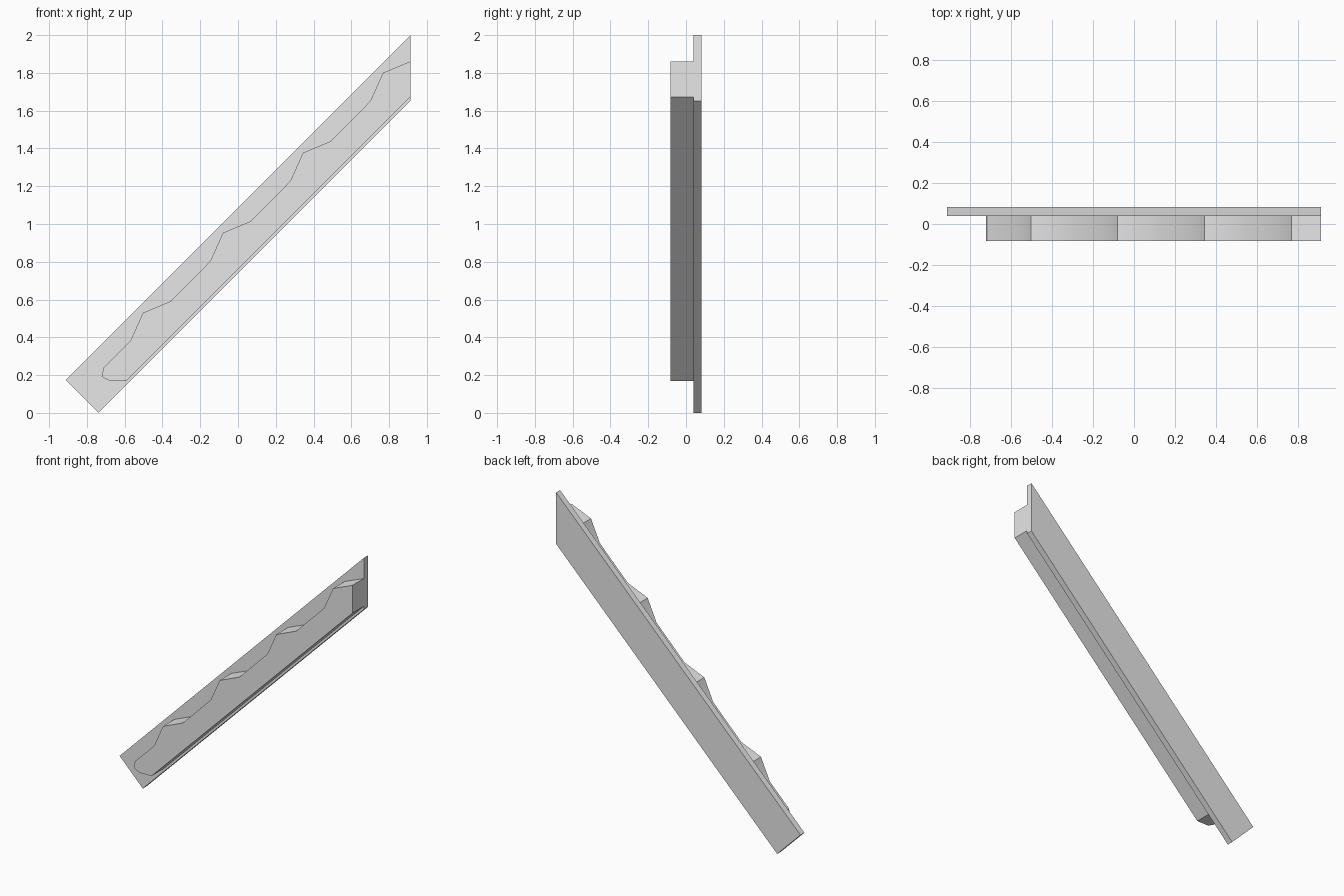
import bpy
import bmesh
from math import radians

cube = bpy.data.objects.get("Cube")
if cube:
    bpy.data.objects.remove(cube, do_unlink=True)

# One plain grey for the whole model
GREY = (0.8, 0.8, 0.8, 1.0)
grey = bpy.data.materials.new("light grey")
grey.use_nodes = True
grey.diffuse_color = GREY
grey.node_tree.nodes["Principled BSDF"].inputs["Base Color"].default_value = GREY


def extrude_profile(name, outline, y_front, y_back):
    """Extrude an x-z outline along y."""
    bm = bmesh.new()
    face = bm.faces.new([bm.verts.new((x, y_front, z)) for x, z in outline])
    result = bmesh.ops.extrude_face_region(bm, geom=[face])
    moved = [v for v in result["geom"] if isinstance(v, bmesh.types.BMVert)]
    bmesh.ops.translate(bm, verts=moved, vec=(0, y_back - y_front, 0))
    bmesh.ops.recalc_face_normals(bm, faces=bm.faces)
    mesh = bpy.data.meshes.new(name)
    bm.to_mesh(mesh)
    bm.free()
    mesh.materials.append(grey)
    obj = bpy.data.objects.new(name, mesh)
    bpy.context.collection.objects.link(obj)
    bpy.ops.object.select_all(action="DESELECT")
    obj.select_set(True)
    bpy.context.view_layer.objects.active = obj
    bpy.ops.object.shade_smooth_by_angle(angle=radians(30))


# Flat sloping board at the back
board = [(-0.913, 0.174), (-0.739, 0), (0.913, 1.652), (0.913, 2.0)]
extrude_profile("back_board", board, 0.04, 0.082)

# Thick rail with a row of repeated bumps along its upper edge
STEP = 0.4235
bump = [(-0.57, 0.38), (-0.503, 0.53), (-0.355, 0.592)]
rail = [(0.913, 1.673), (-0.59, 0.17), (-0.68, 0.17), (-0.722, 0.192), (-0.712, 0.238)]
for i in range(4):
    rail += [(x + i * STEP, z + i * STEP) for x, z in bump]
rail[-1] = (0.913, 1.861)
extrude_profile("bumped_rail", rail, -0.082, 0.04)
